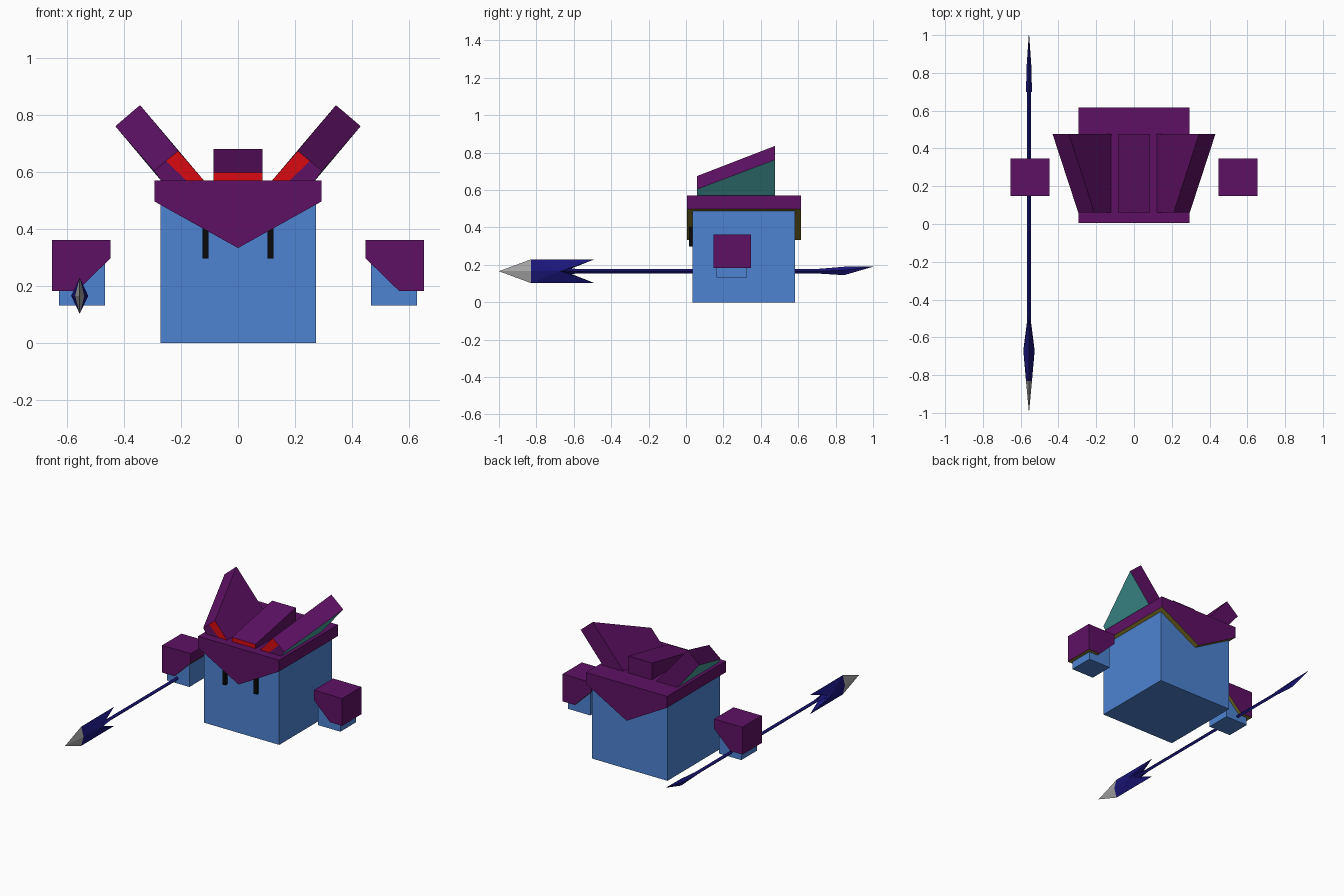
import bpy, bmesh

if "Cube" in bpy.data.objects:
    bpy.data.objects.remove(bpy.data.objects["Cube"])

def mat(name, *rgb):
    m = bpy.data.materials.new(name)
    m.diffuse_color = [(c / 255) ** 2.2 for c in rgb] + [1]
    m.use_nodes = True
    m.node_tree.nodes["Principled BSDF"].inputs["Base Color"].default_value = m.diffuse_color
    return m

BLUE = mat("blue", 78, 130, 208)
PURPLE = mat("purple", 94, 24, 100)
OLIVE = mat("olive", 135, 122, 45)
TEAL = mat("teal", 75, 163, 163)
RED = mat("red", 215, 18, 24)
BLACK = mat("black", 18, 18, 18)
NAVY = mat("navy", 32, 28, 120)
GREY = mat("grey", 165, 165, 165)

def build(name, verts, faces, mats, slots=None):
    """Mesh from points; slots gives a material index per face."""
    me = bpy.data.meshes.new(name)
    bm = bmesh.new()
    vs = [bm.verts.new(v) for v in verts]
    for i, f in enumerate(faces):
        bm.faces.new([vs[k] for k in f]).material_index = slots[i] if slots else 0
    bmesh.ops.recalc_face_normals(bm, faces=bm.faces)
    bm.to_mesh(me)
    bm.free()
    for m in mats:
        me.materials.append(m)
    ob = bpy.data.objects.new(name, me)
    bpy.context.collection.objects.link(ob)
    return ob

def loft(name, rings, mats, slots=None):
    """Skin equal-length rings and cap both ends (caps are the first two faces)."""
    n = len(rings[0])
    faces = [list(range(n)), [len(rings) * n - n + i for i in range(n)]]
    for r in range(len(rings) - 1):
        for i in range(n):
            a, b = r * n + i, r * n + (i + 1) % n
            faces.append([a, b, b + n, a + n])
    return build(name, [p for ring in rings for p in ring], faces, mats, slots)

def prism(name, front, y0, y1, mats, slots=None, back=None):
    """Profile in (x, z) swept along y, optionally to a different back profile."""
    return loft(name, [[(x, y0, z) for x, z in front],
                       [(x, y1, z) for x, z in back or front]], mats, slots)

def box(name, x0, x1, y0, y1, z0, z1, m):
    return prism(name, [(x0, z0), (x1, z0), (x1, z1), (x0, z1)], y0, y1, [m])

# Body
box("body", -.273, .274, .036, .582, 0, .56, BLUE)

# Hood with pointed flap, olive underneath
prism("hood", [(-.294, .572), (.294, .572), (.294, .498), (0, .334), (-.294, .498)],
      .006, .616, [PURPLE, OLIVE], [0, 0, 0, 0, 1, 1, 0])

# Middle crest
prism("middle_crest", [(-.086, .565), (.086, .565), (.086, .6), (-.086, .6)], .06, .476,
      [PURPLE, RED], [1, 0, 0, 0, 0, 0],
      [(-.086, .565), (.086, .565), (.086, .682), (-.086, .682)])

for s, side in ((-1, "left"), (1, "right")):
    # Eye
    box(side + "_eye", s * .114 - .011, s * .114 + .011, .016, .045, .297, .42, BLACK)

    # Splayed crest: front is half red, outer face teal
    lo, lm, lh = (.117, .568), (.178, .568), (.268, .568)
    front = [lo, lm, lh, (.295, .605), (.253, .64), (.21, .675)]
    back = [lo, lm, lh, (.431, .762), (.389, .798), (.344, .836)]
    pts = [(s * x, .06, z) for x, z in front] + [(s * x, .476, z) for x, z in back]
    build(side + "_crest", pts,
          [(0, 1, 4, 5), (1, 2, 3, 4), (6, 7, 8, 9, 10, 11), (2, 3, 9, 8),
           (3, 4, 10, 9), (4, 5, 11, 10), (5, 0, 6, 11), (0, 1, 7, 6), (1, 2, 8, 7)],
          [PURPLE, RED, TEAL], [1, 0, 0, 2, 0, 0, 0, 0, 0])

    # Hand and sleeve cuff
    box(side + "_hand", *sorted((s * .467, s * .629)), .163, .325, .133, .295, BLUE)
    cuff = [(.447, .363), (.653, .363), (.653, .184), (.565, .184), (.447, .299)]
    prism(side + "_cuff", [(s * x, z) for x, z in cuff], .147, .347,
          [PURPLE, OLIVE], [0, 0, 0, 0, 1, 1, 0])

# Spear: shaft and rear spike share diamond rings
SX, SZ = -.556, .166

def diamond(y, w, up, down):
    return [(SX + w, y, SZ), (SX, y, SZ + up), (SX - w, y, SZ), (SX, y, SZ - down)]

loft("spear_shaft", [diamond(-.64, .011, .012, .012), diamond(.72, .011, .012, .012)], [NAVY])
spike_mid = [(x, y, z + .005) for x, y, z in diamond(.845, .012, .019, .026)]
spike_tip = [(x, y, z + .025) for x, y, z in diamond(1, .001, .001, .001)]
loft("spear_spike", [diamond(.7, .016, .012, .012), spike_mid, spike_tip], [NAVY])

# Spear head: ridged barbed blade with grey tip
outline = [(-.83, .063), (-.49, .063), (-.61, .016)]
ridge = [(-.83, .016), (-.67, .03), (-.52, .011)]
verts = [(SX, -1, SZ)]
for s in (1, -1):
    verts += [(SX, y, SZ + s * z) for y, z in outline]
for s in (1, -1):
    verts += [(SX + s * w, y, SZ) for y, w in ridge]
faces, slots = [(3, 9, 6, 12)], [0]
for t in (1, 4):
    for r in (7, 10):
        faces += [(0, t, r), (t, r + 1, r), (t, t + 1, r + 1),
                  (t + 1, t + 2, r + 1), (t + 2, r + 2, r + 1)]
        slots += [1, 0, 0, 0, 0]
build("spear_head", verts, faces, [NAVY, GREY], slots)
